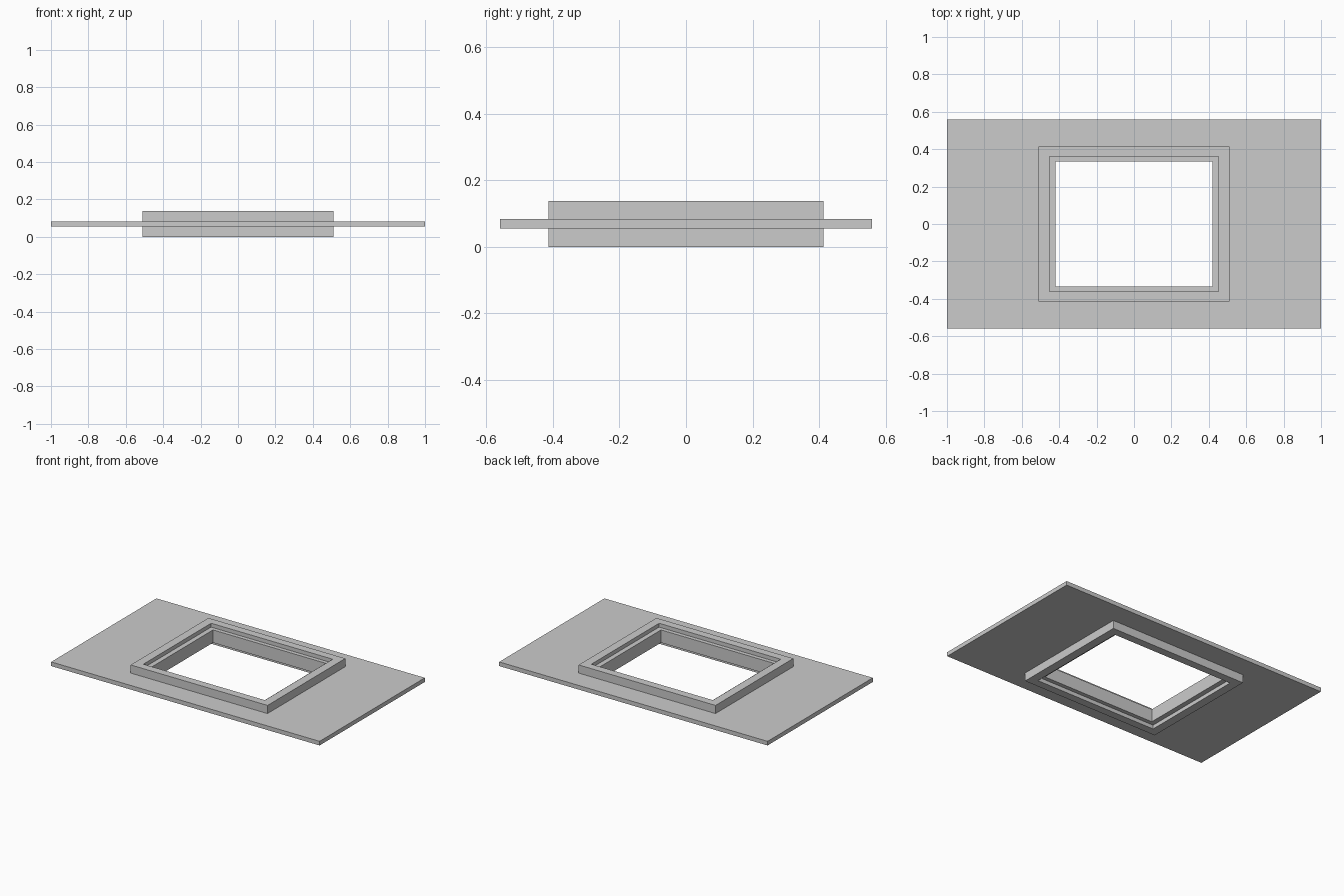
import bpy, bmesh

if "Cube" in bpy.data.objects:
    bpy.data.objects.remove(bpy.data.objects["Cube"])


def ring(name, outer, inner, z0, z1):
    """Rectangular slab with a rectangular opening; outer and inner are half sizes."""
    bm = bmesh.new()

    def loop(half, z):
        return [bm.verts.new((sx * half[0], sy * half[1], z))
                for sx, sy in ((-1, -1), (1, -1), (1, 1), (-1, 1))]

    loops = [loop(outer, z0), loop(outer, z1), loop(inner, z1), loop(inner, z0)]
    for a, b in zip(loops, loops[1:] + loops[:1]):
        for i in range(4):
            j = (i + 1) % 4
            bm.faces.new((a[i], a[j], b[j], b[i]))
    bmesh.ops.recalc_face_normals(bm, faces=bm.faces)
    mesh = bpy.data.meshes.new(name)
    bm.to_mesh(mesh)
    bm.free()
    obj = bpy.data.objects.new(name, mesh)
    bpy.context.collection.objects.link(obj)
    return obj


PANEL, FRAME, SASH, OPENING = (1.0, 0.56), (0.51, 0.414), (0.453, 0.361), (0.42, 0.334)

# Thin wall panel around the frame
ring("wall_panel", PANEL, FRAME, 0.055, 0.083)
# Thick outer frame standing proud on both sides
ring("window_frame", FRAME, SASH, 0.0, 0.138)
# Recessed inner sash around the opening
ring("window_sash", SASH, OPENING, 0.026, 0.112)
